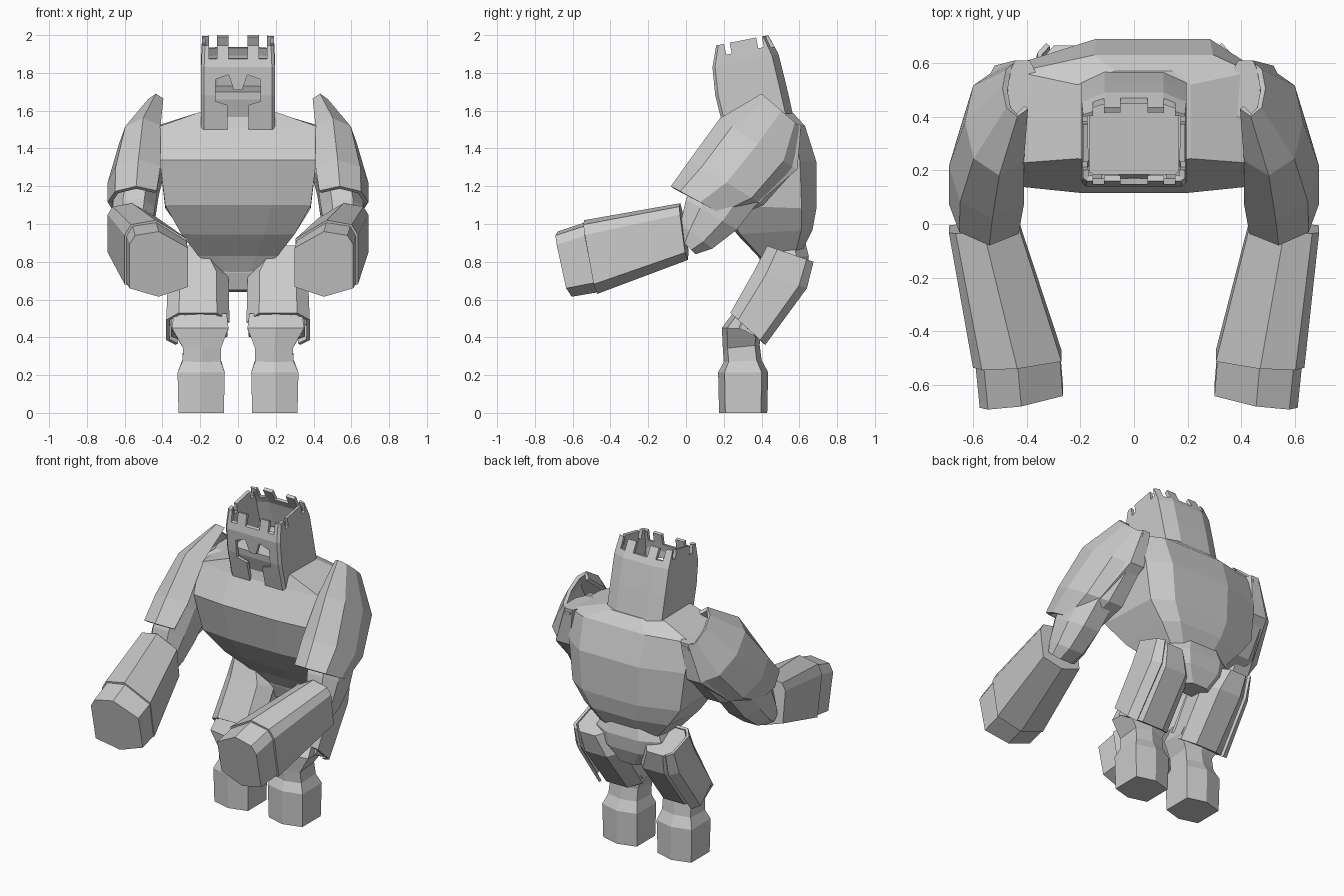
import bpy, bmesh, math
from mathutils import Matrix

cube = bpy.data.objects.get("Cube")
if cube:
    bpy.data.objects.remove(cube, do_unlink=True)

stone = bpy.data.materials.new("grey_stone")
stone.use_nodes = True
GREY = (0.6, 0.6, 0.6, 1)
stone.diffuse_color = GREY
stone.node_tree.nodes["Principled BSDF"].inputs["Base Color"].default_value = GREY
stone.node_tree.nodes["Principled BSDF"].inputs["Roughness"].default_value = 0.8

# Cross-sections: u runs inner to outer side, t runs front to back
OCT = [(.25, 0), (.75, 0), (1, .28), (1, .72), (.75, 1), (.25, 1), (0, .72), (0, .28)]
CHEST = [(0, .04), (.27, 0), (.73, 0), (1, .04), (1, .85), (.84, 1), (.33, 1), (0, .85)]
FIST = [(0, .85), (0, .25), (.5, 0), (.9, .06), (1, .2), (1, .87), (.5, 1)]
HELM = [(0, .04), (.04, 0), (.96, 0), (1, .04), (1, .9), (.78, 1), (.22, 1), (0, .9)]
BOOT = [(0, .13), (.5, 0), (1, .13), (1, .87), (.5, 1), (0, .87)]
SHOULDER = [(0, .14), (.42, 0), (.85, .16), (1, .5), (.86, .84), (.45, 1), (.08, 1)]
GUARD = [(0, .3), (.2, 0), (.8, 0), (1, .22), (1, .85), (.85, 1)]


def finish(bm, name):
    bmesh.ops.recalc_face_normals(bm, faces=bm.faces)
    mesh = bpy.data.meshes.new(name)
    bm.to_mesh(mesh)
    bm.free()
    mesh.materials.append(stone)
    ob = bpy.data.objects.new(name, mesh)
    bpy.context.collection.objects.link(ob)
    return ob


def loft(name, profile, rings, side=1, closed=True, caps=True, wall=0, yaw=0):
    """Skin rings given as (x0, x1, front point yz, back point yz)."""
    bm = bmesh.new()
    rows = []
    for x0, x1, a, b in rings:
        rows.append([bm.verts.new((side * (x0 + (x1 - x0) * u),
                                   a[0] + (b[0] - a[0]) * t + yaw * (.5 - u),
                                   a[1] + (b[1] - a[1]) * t)) for u, t in profile])
    n = len(profile)
    for low, high in zip(rows, rows[1:]):
        for i in range(n if closed else n - 1):
            j = (i + 1) % n
            bm.faces.new((low[i], low[j], high[j], high[i]))
    if closed and caps:
        bm.faces.new(rows[0])
        bm.faces.new(rows[-1])
    ob = finish(bm, name)
    if wall:
        mod = ob.modifiers.new("wall", 'SOLIDIFY')
        mod.thickness = wall
        mod.offset = -1
    return ob


def sym(w, a, b):
    return (-w, w, a, b)


# Torso and pelvis
loft("torso", CHEST, [
    sym(.12, (.43, .745), (.56, .78)),
    sym(.21, (.38, .83), (.62, .87)),
    sym(.30, (.27, .945), (.67, .97)),
    sym(.385, (.17, 1.1), (.69, 1.08)),
    sym(.415, (.115, 1.34), (.69, 1.33)),
    sym(.435, (.21, 1.51), (.63, 1.52)),
    sym(.21, (.23, 1.59), (.57, 1.585))])
loft("pelvis", OCT, [
    sym(.10, (.46, .65), (.60, .64)),
    sym(.21, (.43, .74), (.64, .74)),
    sym(.23, (.42, .82), (.65, .83)),
    sym(.19, (.40, .90), (.63, .91))])

# Head block inside the helmet
loft("face", HELM, [
    sym(.165, (.24, 1.52), (.53, 1.54)),
    sym(.168, (.19, 1.66), (.50, 1.69)),
    sym(.168, (.185, 1.70), (.49, 1.73))])

# Helmet with crown
helmet = loft("helmet", HELM, [
    sym(.195, (.20, 1.50), (.575, 1.54)),
    sym(.195, (.155, 1.68), (.53, 1.74)),
    sym(.195, (.14, 1.83), (.49, 1.90)),
    sym(.19, (.16, 1.945), (.435, 2.0))], caps=False, wall=.022)


def cut(target, bm):
    cutter = finish(bm, "cutter")
    cutter.hide_render = True
    bpy.context.view_layer.objects.active = target
    for mod in list(target.modifiers):
        bpy.ops.object.modifier_apply(modifier=mod.name)
    mod = target.modifiers.new("cut", 'BOOLEAN')
    mod.operation = 'DIFFERENCE'
    mod.solver = 'EXACT'
    mod.object = cutter
    bpy.ops.object.modifier_apply(modifier=mod.name)
    bpy.data.objects.remove(cutter, do_unlink=True)


def cut_box(target, centre, size):
    bm = bmesh.new()
    tilt = Matrix.Rotation(math.radians(11), 4, 'X')
    bmesh.ops.create_cube(bm, size=1, matrix=Matrix.Translation(centre) @ tilt
                          @ Matrix.Diagonal((*size, 1)))
    cut(target, bm)


# Crown notches, front to back and then side to side
for x, w in ((-.132, .042), (0, .1), (.132, .042)):
    cut_box(helmet, (x, .3, 1.985), (w, .6, .16))
for y in (.215, .385):
    cut_box(helmet, (0, y, 1.92 + y * .2), (.6, .03, .13))

# Visor opening with nose guard and cheek slot
bm = bmesh.new()
half = [(.022, 1.71), (.05, 1.79), (.12, 1.765), (.12, 1.65), (.055, 1.63), (.055, 1.4)]
outline = half + [(-x, z) for x, z in reversed(half)]
face = bm.faces.new([bm.verts.new((x, 0, z)) for x, z in outline])
grown = bmesh.ops.extrude_face_region(bm, geom=[face])["geom"]
bmesh.ops.translate(bm, vec=(0, .3, 0),
                    verts=[g for g in grown if isinstance(g, bmesh.types.BMVert)])
cut(helmet, bm)

# Limbs; the right forearm turns further inward than the left
for side, tag, turn in ((1, "left", 0), (-1, "right", .035)):
    # Arm from shoulder to elbow
    loft(tag + "_upper_arm", OCT, [
        (.36, .47, (.40, 1.53), (.61, 1.53)),
        (.37, .57, (.24, 1.47), (.59, 1.29)),
        (.42, .645, (.07, 1.28), (.37, 1.10)),
        (.44, .665, (.0, 1.13), (.27, .97)),
        (.46, .66, (-.03, 1.0), (.14, .87)),
        (.48, .65, (-.03, .92), (.05, .84))], side)
    # Curved shoulder armour
    loft(tag + "_shoulder_plate", SHOULDER, [
        (.43, .69, (-.08, 1.20), (.23, 1.03)),
        (.41, .69, (.02, 1.34), (.41, 1.10)),
        (.41, .63, (.18, 1.56), (.58, 1.29)),
        (.395, .49, (.40, 1.69), (.61, 1.51))], side, closed=False, wall=.022)
    # Forearm sleeve and fist
    loft(tag + "_forearm", FIST, [
        (.43, .69, (-.03, 1.11), (.01, .81)),
        (.305 - turn, .635 - turn, (-.54, 1.02), (-.47, .63))], side, yaw=.02)
    loft(tag + "_fist", FIST, [
        (.312 - turn, .625 - turn, (-.53, 1.01), (-.46, .64)),
        (.30 - turn, .61 - turn, (-.68, .96), (-.605, .615))], side, yaw=.04)
    # Thigh and its armour
    loft(tag + "_thigh", OCT, [
        (.13, .355, (.44, .87), (.665, .79)),
        (.055, .36, (.37, .74), (.63, .655)),
        (.055, .355, (.235, .48), (.415, .375))], side)
    loft(tag + "_thigh_plate", GUARD, [
        (.14, .36, (.43, .885), (.675, .80)),
        (.05, .37, (.36, .75), (.64, .66)),
        (.045, .38, (.235, .53), (.42, .36))], side, closed=False, wall=.018)
    # Shin and boot
    loft(tag + "_lower_leg", BOOT, [
        (.075, .315, (.175, .0), (.43, .0)),
        (.07, .32, (.17, .215), (.435, .215)),
        (.09, .295, (.20, .27), (.40, .28)),
        (.09, .29, (.195, .34), (.39, .36)),
        (.05, .35, (.19, .45), (.40, .44)),
        (.06, .34, (.25, .53), (.44, .50))], side)
